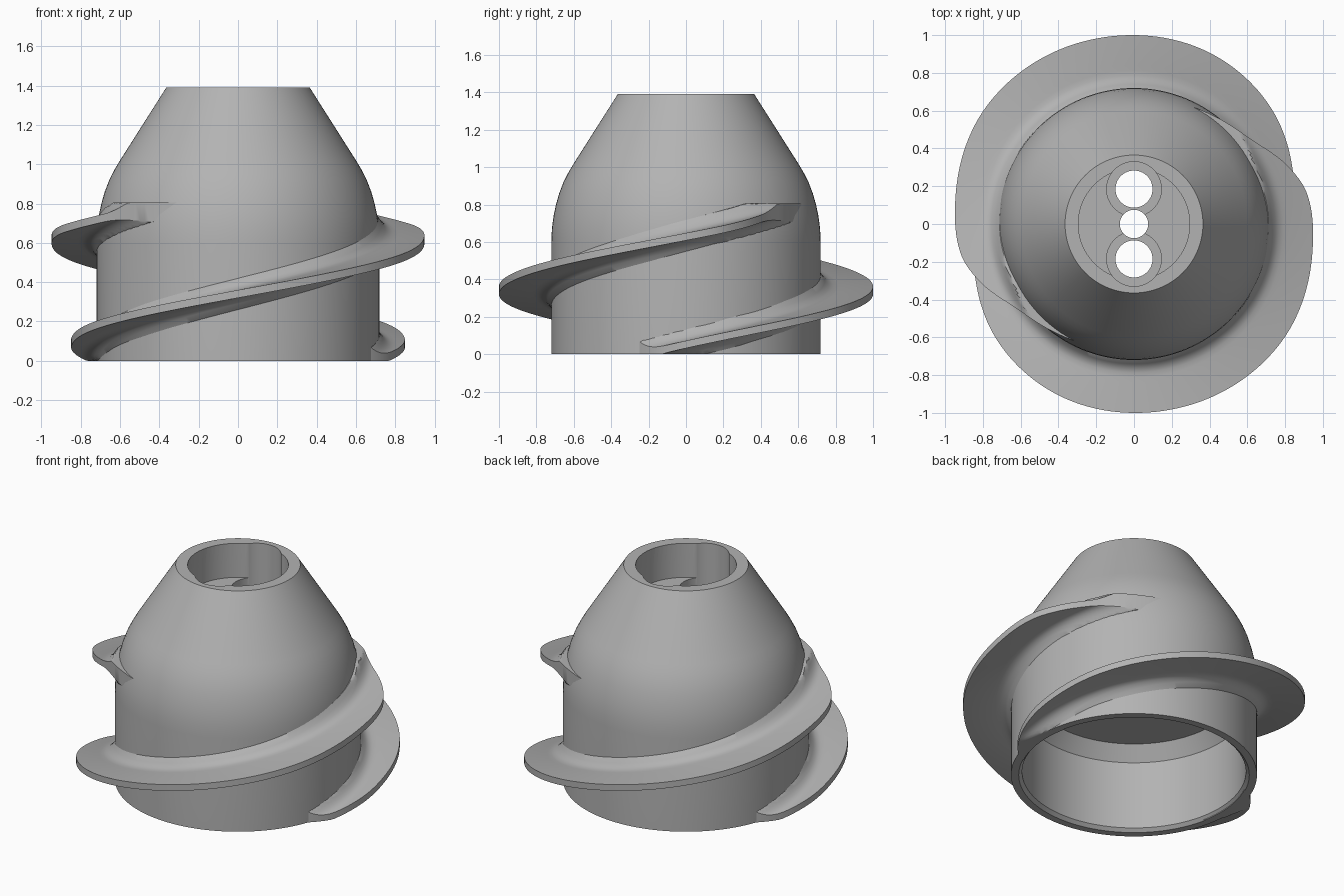
import bpy, bmesh, math
from mathutils import Vector

cube = bpy.data.objects.get("Cube")
if cube:
    bpy.data.objects.remove(cube, do_unlink=True)

metal = bpy.data.materials.new("plain_grey")
metal.use_nodes = True
GREY = (0.45, 0.45, 0.45, 1)
metal.diffuse_color = GREY
metal.node_tree.nodes["Principled BSDF"].inputs["Base Color"].default_value = GREY


def make_object(name, bm):
    bmesh.ops.recalc_face_normals(bm, faces=bm.faces[:])
    mesh = bpy.data.meshes.new(name)
    bm.to_mesh(mesh)
    bm.free()
    mesh.materials.append(metal)
    obj = bpy.data.objects.new(name, mesh)
    bpy.context.collection.objects.link(obj)
    return obj


def select(obj):
    bpy.ops.object.select_all(action='DESELECT')
    obj.select_set(True)
    bpy.context.view_layer.objects.active = obj


def lathe(name, profile, steps=128):
    bm = bmesh.new()
    verts = [bm.verts.new((r, 0, z)) for r, z in profile]
    edges = [bm.edges.new(pair) for pair in zip(verts, verts[1:])]
    bmesh.ops.spin(bm, geom=verts + edges, cent=(0, 0, 0), axis=(0, 0, 1),
                   angle=math.tau, steps=steps)
    bmesh.ops.remove_doubles(bm, verts=bm.verts[:], dist=1e-5)
    return make_object(name, bm)


def bore(obj, y, radius, floor):
    """Cut a vertical round hole down to the given floor height."""
    cutter = lathe("bore_cutter", [(0, floor), (radius, floor), (radius, 1.6), (0, 1.6)], 64)
    cutter.location.y = y
    cutter.hide_render = True
    mod = obj.modifiers.new("bore", 'BOOLEAN')
    mod.operation, mod.solver, mod.object = 'DIFFERENCE', 'EXACT', cutter
    select(obj)
    bpy.ops.object.modifier_apply(modifier=mod.name)
    bpy.data.objects.remove(cutter, do_unlink=True)


def interpolate(table, x):
    """Smooth (Catmull-Rom style) lookup in a table of pairs."""
    for i in range(len(table) - 1):
        (x0, y0), (x1, y1) = table[i], table[i + 1]
        if x <= x1:
            xa, ya = table[max(i - 1, 0)]
            xb, yb = table[min(i + 2, len(table) - 1)]
            w = x1 - x0
            m0, m1 = (y1 - ya) / (x1 - xa) * w, (yb - y0) / (xb - x0) * w
            t = (x - x0) / w
            return ((2*t**3 - 3*t*t + 1) * y0 + (t**3 - 2*t*t + t) * m0
                    + (3*t*t - 2*t**3) * y1 + (t**3 - t*t) * m1)
    return table[-1][1]


# Hub: hollow below, cylinder rising into a rounded cone
hub = lathe("hub", [
    (0, 0.55), (0.59, 0.55), (0.655, 0.46), (0.655, 0.02), (0.675, 0),
    (0.72, 0), (0.72, 0.6), (0.717, 0.67), (0.708, 0.74), (0.695, 0.8),
    (0.678, 0.86), (0.655, 0.92), (0.627, 0.975), (0.6, 1.02),
    (0.365, 1.39), (0, 1.39)])

# Top pocket, counterbores and through holes
bore(hub, 0, 0.295, 1.17)
bore(hub, 0, 0.075, 0.4)
for side in (-1, 1):
    bore(hub, side * 0.185, 0.145, 1.1)
    bore(hub, side * 0.185, 0.098, 0.4)

# Blade tip radius against angle in degrees
TIP = [(-25, 0.69), (-10, 0.78), (5, 0.845), (18, 0.885), (40, 0.95), (65, 0.99),
       (90, 1), (140, 1), (172, 0.955), (190, 0.93), (200, 0.875),
       (215, 0.77), (230, 0.72), (245, 0.69)]
ROOT, TOP = 0.67, 0.805


def blade(name, turn):
    bm = bmesh.new()
    rings = []
    for k in range(136):
        deg = -25 + 2 * k
        tip = max(interpolate(TIP, deg), 0.685)
        middle = 0.34 + (deg - 90) * 0.0032
        ring = []
        for sign in (1, -1):
            side = []
            for i in range(15):
                r = ROOT + (tip - ROOT) * (i / 14) ** 1.5
                # Root fillet thickens the blade beside the hub
                flare = min(1, max(0, 1 - (r - 0.715) / 0.085))
                half = 0.02 + 0.07 * flare ** 2.5
                z = min(TOP, max(0.0, middle + sign * half))
                a = math.radians(deg + turn)
                side.append(bm.verts.new((r * math.cos(a), r * math.sin(a), z)))
            ring += side if sign == 1 else side[::-1]
        rings.append(ring)
    for a, b in zip(rings, rings[1:]):
        for i in range(len(a)):
            j = (i + 1) % len(a)
            bm.faces.new((a[i], a[j], b[j], b[i]))
    bm.faces.new(rings[0])
    bm.faces.new(rings[-1])
    bmesh.ops.remove_doubles(bm, verts=bm.verts[:], dist=1e-5)
    bmesh.ops.dissolve_degenerate(bm, edges=bm.edges[:], dist=1e-5)
    return make_object(name, bm)


# Two identical helical blades, half a turn apart
parts = [hub, blade("back_blade", 0), blade("front_blade", 180)]

for part in parts:
    select(part)
    bpy.ops.object.shade_smooth_by_angle(angle=math.radians(30))
